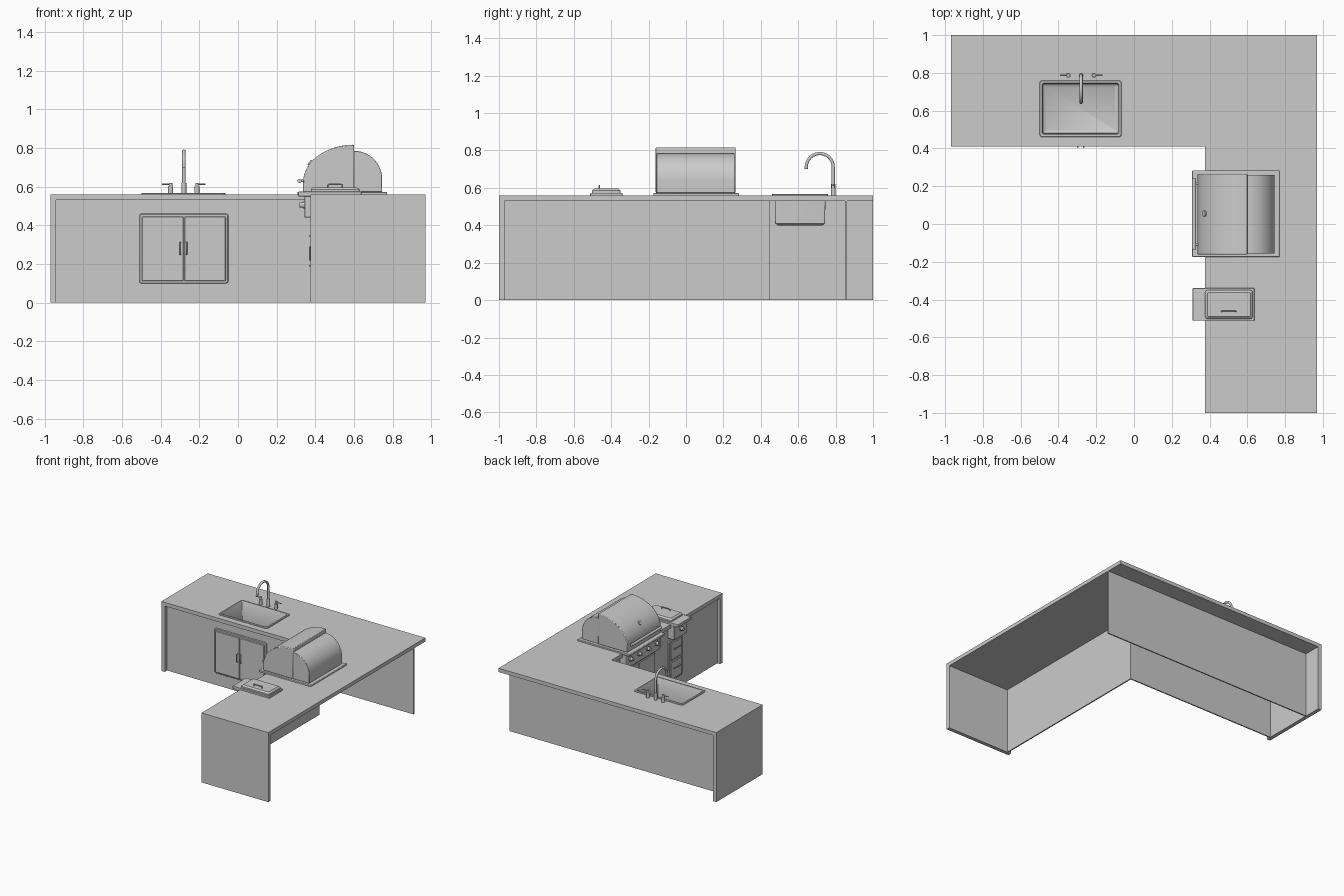
import bpy, bmesh, math
from mathutils import Vector

if "Cube" in bpy.data.objects:
    bpy.data.objects.remove(bpy.data.objects["Cube"])


def finish(name, bm, smooth=False, bevel=0):
    bmesh.ops.recalc_face_normals(bm, faces=bm.faces)
    me = bpy.data.meshes.new(name)
    bm.to_mesh(me)
    bm.free()
    ob = bpy.data.objects.new(name, me)
    bpy.context.collection.objects.link(ob)
    if bevel:
        m = ob.modifiers.new("bevel", 'BEVEL')
        m.width, m.segments, m.limit_method = bevel, 2, 'ANGLE'
        m.angle_limit = math.radians(40)
    if smooth:
        activate(ob)
        bpy.ops.object.shade_smooth_by_angle(angle=math.radians(35))
    return ob


def activate(ob):
    bpy.ops.object.select_all(action='DESELECT')
    ob.select_set(True)
    bpy.context.view_layer.objects.active = ob


def box(name, x, y, z, bevel=0):
    bm = bmesh.new()
    bmesh.ops.create_cube(bm, size=1)
    for v in bm.verts:
        v.co = [(a[0] + a[1]) / 2 + c * (a[1] - a[0]) for a, c in zip((x, y, z), v.co)]
    return finish(name, bm, bool(bevel), bevel)


PLACE = {'x': lambda u, v, d: (d, u, v), 'y': lambda u, v, d: (u, d, v), 'z': lambda u, v, d: (u, v, d)}


def prism(name, outline, axis, d0, d1, bevel=0, smooth=False):
    bm = bmesh.new()
    f = bm.faces.new([bm.verts.new(PLACE[axis](u, v, d0)) for u, v in outline])
    new = bmesh.ops.extrude_face_region(bm, geom=[f])['geom']
    step = Vector(PLACE[axis](0, 0, d1 - d0))
    bmesh.ops.translate(bm, vec=step, verts=[g for g in new if isinstance(g, bmesh.types.BMVert)])
    return finish(name, bm, smooth, bevel)


def loft(name, u, v, axis, rings, r=0.012):
    """Stack of rounded rectangles, each ring = (inset, depth)."""
    bm = bmesh.new()
    loops = []
    for inset, d in rings:
        rr = max(r - inset * 0.5, 0.004)
        loop = []
        for k, (pu, pv) in enumerate(((1, 1), (0, 1), (0, 0), (1, 0))):
            cu = u[pu] - inset - rr if pu else u[0] + inset + rr
            cv = v[pv] - inset - rr if pv else v[0] + inset + rr
            for i in range(5):
                a = math.pi / 2 * (k + i / 4)
                loop.append(bm.verts.new(PLACE[axis](cu + rr * math.cos(a), cv + rr * math.sin(a), d)))
        loops.append(loop)
    for a, b in zip(loops, loops[1:]):
        for i in range(len(a)):
            j = (i + 1) % len(a)
            bm.faces.new((a[i], a[j], b[j], b[i]))
    bm.faces.new(loops[0])
    bm.faces.new(loops[-1])
    return finish(name, bm, True)


def tube(name, pts, r):
    cu = bpy.data.curves.new(name, 'CURVE')
    cu.dimensions, cu.bevel_depth, cu.bevel_resolution, cu.use_fill_caps = '3D', r, 3, True
    sp = cu.splines.new('POLY')
    sp.points.add(len(pts) - 1)
    for p, q in zip(sp.points, pts):
        p.co = (*q, 1)
    ob = bpy.data.objects.new(name, cu)
    bpy.context.collection.objects.link(ob)
    activate(ob)
    bpy.ops.object.convert(target='MESH')
    bpy.ops.object.shade_smooth_by_angle(angle=math.radians(40))
    return ob


def pull(name, a, b, out, r=0.004):
    """Bar handle from a to b standing off its surface by the vector out."""
    a, b, o = Vector(a), Vector(b), Vector(out)
    d = (b - a) * 0.08
    return tube(name, [a, a + o * 0.8, a + o + d, b + o - d, b + o * 0.8, b], r)


# Worktop with sink cut-out
T0, T1 = 0.53, 0.56
worktop = prism("worktop", [(-0.97, 0.41), (0.375, 0.41), (0.375, -1), (0.97, -1), (0.97, 1), (-0.97, 1)],
                'z', T0, T1)
cutter = box("sink_cutter", (-0.488, -0.077), (0.467, 0.748), (0.45, 0.65))
mod = worktop.modifiers.new("sink_hole", 'BOOLEAN')
mod.object, mod.solver = cutter, 'EXACT'
activate(worktop)
bpy.ops.object.modifier_apply(modifier="sink_hole")
bpy.data.objects.remove(cutter)

# End supports and cabinet panels
box("left_end_panel", (-0.97, -0.94), (0.41, 1), (0, T0))
box("front_end_panel", (0.375, 0.97), (-1, -0.97), (0, T0))
box("sink_front_panel", (-0.94, 0.41), (0.44, 0.45), (0, T0))
box("sink_back_panel", (-0.94, 0.97), (0.85, 0.86), (0, T0))
box("grill_front_panel", (0.40, 0.41), (-0.97, 0.45), (0, T0))

# Sink: outer bowl, rim, inner bowl
loft("sink", (-0.50, -0.065), (0.46, 0.76), 'z',
     [(0.03, 0.40), (0.017, 0.41), (0.014, 0.56), (0, 0.56), (0, 0.565), (0.003, 0.568),
      (0.014, 0.568), (0.018, 0.562), (0.021, 0.415), (0.034, 0.405)], 0.016)

# Tap with curved spout and two lever valves
FX, FY = -0.28, 0.787
arc = [(FX, FY - 0.072 + 0.072 * math.cos(a), 0.712 + 0.072 * math.sin(a))
       for a in [math.radians(12 * i) for i in range(16)]]
tube("tap_spout", [(FX, FY, 0.56)] + arc + [(FX, FY - 0.144, 0.70)], 0.009)
tube("tap_base", [(FX, FY, 0.56), (FX, FY, 0.62)], 0.013)
for side, s in (("left", -1), ("right", 1)):
    x = FX + s * 0.068
    tube(f"tap_valve_{side}", [(x, FY, 0.56), (x, FY, 0.60)], 0.013)
    tube(f"tap_stem_{side}", [(x, FY, 0.60), (x, FY, 0.62)], 0.009)
    tube(f"tap_lever_{side}", [(x - s * 0.008, FY, 0.613), (x + s * 0.045, FY, 0.613)], 0.004)

# Sink cabinet double doors
loft("sink_door_frame", (-0.51, -0.05), (0.10, 0.46), 'y', [(0, 0.445), (0, 0.432), (0.003, 0.429)])
for side, x0, x1, hx in (("left", -0.497, -0.282, -0.298), ("right", -0.278, -0.063, -0.266)):
    loft(f"sink_door_{side}", (x0, x1), (0.112, 0.445), 'y', [(0, 0.432), (0, 0.423), (0.003, 0.42)], 0.005)
    pull(f"sink_door_handle_{side}", (hx, 0.422, 0.25), (hx, 0.422, 0.312), (0, -0.014, 0))

# Grill: flange, two-stage hood, handle, gauge
box("grill_flange", (0.308, 0.77), (-0.175, 0.283), (0.555, 0.573), 0.004)
quarter = [math.radians(5 * i) for i in range(19)]
lid = [(0.6, 0.573), (0.337, 0.573)] + [(0.6 - 0.263 * math.cos(a), 0.625 + 0.192 * math.sin(a)) for a in quarter]
rear = [(0.745, 0.573), (0.595, 0.573), (0.595, 0.785)]
rear += [(0.6 + 0.145 * math.sin(a), 0.64 + 0.145 * math.cos(a)) for a in quarter]
prism("grill_lid", lid, 'y', -0.162, 0.265, 0.005, True)
prism("grill_rear_hood", rear, 'y', -0.157, 0.26, 0.003, True)
tube("grill_lid_handle", [(0.318, -0.135, 0.63), (0.318, 0.24, 0.63)], 0.011)
for y in (-0.11, 0.215):
    tube("grill_handle_post", [(0.318, y, 0.63), (0.345, y, 0.63)], 0.007)
tube("grill_gauge", [(0.368, 0.055, 0.727), (0.40, 0.055, 0.705)], 0.016)

# Control panels with knobs, for the grill and the side burner
for part, y0, y1, knobs in (("grill", -0.165, 0.272, 4), ("burner", -0.508, -0.342, 1)):
    box(f"{part}_control_panel", (0.343, 0.405), (y0, y1), (0.44, 0.557), 0.004)
    for i in range(knobs):
        y = y0 + (y1 - y0) * (i + 0.5) / knobs
        tube(f"{part}_knob_collar_{i}", [(0.345, y, 0.505), (0.336, y, 0.505)], 0.02)
        tube(f"{part}_knob_{i}", [(0.337, y, 0.505), (0.318, y, 0.505)], 0.014)

# Side burner top and lid
box("burner_base", (0.31, 0.638), (-0.512, -0.34), (0.55, 0.574), 0.003)
loft("burner_lid", (0.377, 0.628), (-0.502, -0.35), 'z', [(0, 0.573), (0, 0.586), (0.012, 0.597)])
pull("burner_lid_handle", (0.465, -0.463, 0.594), (0.54, -0.463, 0.594), (0, 0, 0.018))

# Doors below the grill
loft("grill_door_frame", (-0.165, 0.272), (0.09, 0.415), 'x', [(0, 0.402), (0, 0.391), (0.003, 0.388)])
for side, y0, y1, hy in (("near", -0.152, 0.051, 0.035), ("far", 0.055, 0.259, 0.071)):
    loft(f"grill_door_{side}", (y0, y1), (0.102, 0.402), 'x', [(0, 0.391), (0, 0.384), (0.003, 0.381)], 0.005)
    pull(f"grill_door_handle_{side}", (0.382, hy, 0.22), (0.382, hy, 0.29), (-0.012, 0, 0))

# Drawers below the side burner
loft("drawer_frame", (-0.51, -0.34), (0.09, 0.415), 'x', [(0, 0.402), (0, 0.391), (0.003, 0.388)])
for i, z in enumerate((0.105, 0.26)):
    loft(f"drawer_{i}", (-0.497, -0.353), (z, z + 0.14), 'x', [(0, 0.391), (0, 0.384), (0.003, 0.381)], 0.006)
    pull(f"drawer_handle_{i}", (0.382, -0.46, z + 0.085), (0.382, -0.39, z + 0.085), (-0.012, 0, 0))
